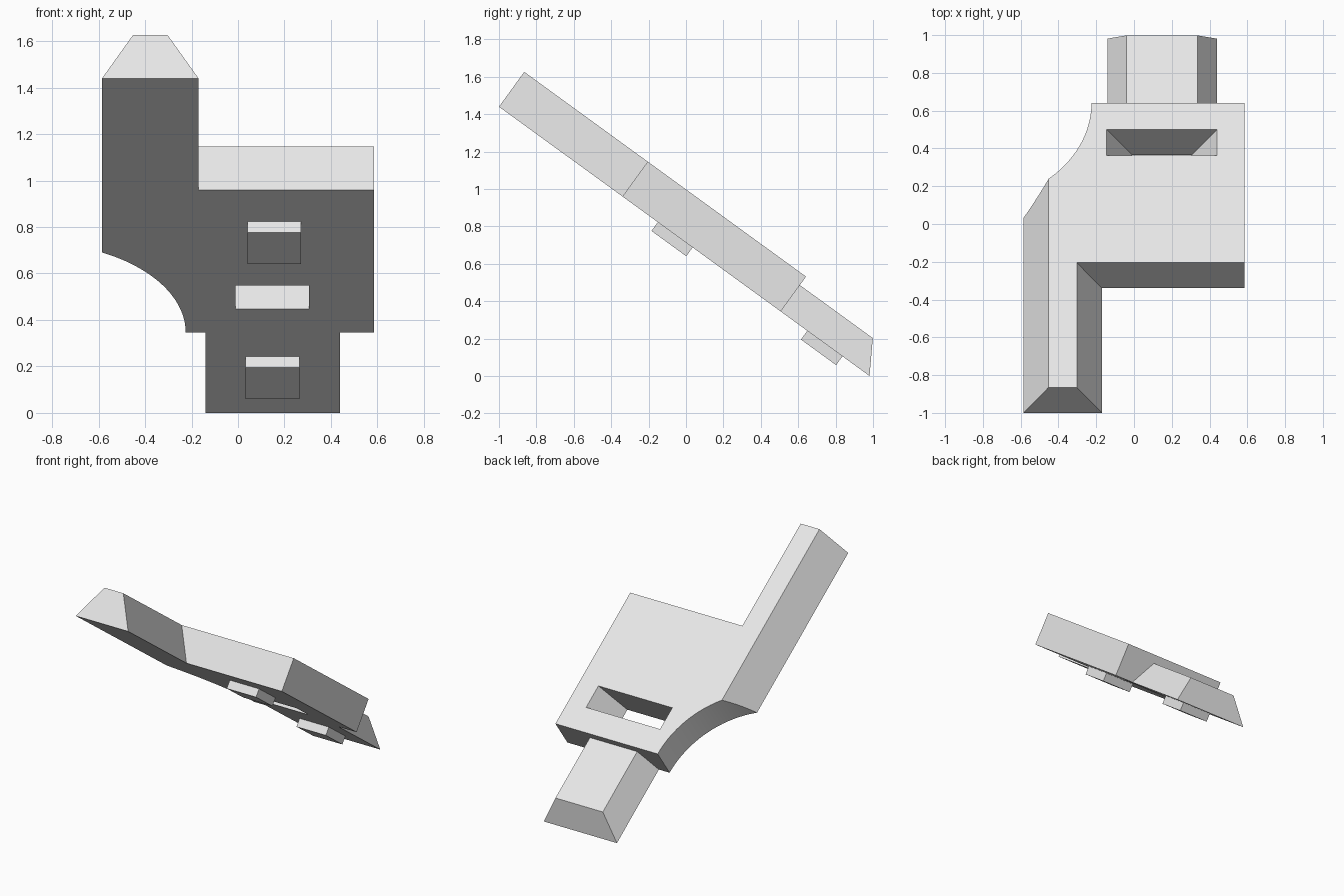
import bpy, bmesh, math
from mathutils import Matrix

cube = bpy.data.objects.get("Cube")
if cube:
    bpy.data.objects.remove(cube, do_unlink=True)

grey = bpy.data.materials.new("light_grey")
grey.use_nodes = True
grey.diffuse_color = (0.8, 0.8, 0.8, 1)
grey.node_tree.nodes["Principled BSDF"].inputs["Base Color"].default_value = (0.8, 0.8, 0.8, 1)

# Every part is modelled flat (y along the slope, z through the thickness), then tilted
TILT = Matrix.Translation((0, -1, 1.44)) @ Matrix.Rotation(math.radians(-36), 4, 'X')
THICK = 0.23
LEFT, INNER, RIGHT = -0.585, -0.17, 0.585
STEP, END = 0.816, 1.862
BEVEL = 0.133


def add_object(name, bm):
    bmesh.ops.recalc_face_normals(bm, faces=bm.faces)
    mesh = bpy.data.meshes.new(name)
    bm.to_mesh(mesh)
    bm.free()
    mesh.materials.append(grey)
    obj = bpy.data.objects.new(name, mesh)
    bpy.context.collection.objects.link(obj)
    obj.matrix_world = TILT
    return obj


def prism(bottom, top, z0, z1):
    """Join two matching outlines with side walls and caps."""
    bm = bmesh.new()
    a = [bm.verts.new((x, y, z0)) for x, y in bottom]
    b = [bm.verts.new((x, y, z1)) for x, y in top]
    bm.faces.new(a)
    bm.faces.new(b)
    for i in range(len(a)):
        j = (i + 1) % len(a)
        bm.faces.new((a[i], a[j], b[j], b[i]))
    return bm


def rect(x0, x1, y0, y1):
    return [(x0, y0), (x1, y0), (x1, y1), (x0, y1)]


# Main plate: arm, wide body and a concave arc on one side
radius = 0.658
centre_x = -0.225 - radius
sweep = math.acos((LEFT - centre_x) / radius)
arc = [(centre_x + radius * math.cos(sweep * i / 24),
        END - radius * math.sin(sweep * i / 24)) for i in range(25)]
rest = [(RIGHT, STEP), (RIGHT, END)] + arc + [(LEFT, 0)]
bm = prism([(INNER, 0), (INNER, STEP)] + rest,
           [(INNER - BEVEL, 0), (INNER - BEVEL, STEP)] + rest, 0, THICK)
# Slanted outer side of the arm
bmesh.ops.bisect_plane(bm, geom=bm.verts[:] + bm.edges[:] + bm.faces[:], dist=1e-5,
                       plane_co=(LEFT, 0, 0), plane_no=(-THICK, 0, BEVEL), clear_outer=True)
bmesh.ops.holes_fill(bm, edges=[e for e in bm.edges if e.is_boundary], sides=0)
plate = add_object("main_plate", bm)

# Flared slot through the body
low, high = -0.1, THICK + 0.1
flare = 0.587
cutter = add_object("slot_cutter", prism(
    rect(-0.01 - flare * low, 0.305 + flare * low, 1.517, 1.688),
    rect(-0.01 - flare * high, 0.305 + flare * high, 1.517, 1.688), low, high))
cutter.hide_render = True
cut = plate.modifiers.new("slot", 'BOOLEAN')
cut.operation = 'DIFFERENCE'
cut.solver = 'EXACT'
cut.object = cutter
bpy.context.view_layer.update()
evaluated = plate.evaluated_get(bpy.context.evaluated_depsgraph_get())
cut_mesh = bpy.data.meshes.new_from_object(evaluated)
plate.modifiers.clear()
plate.data = cut_mesh
bpy.data.objects.remove(cutter, do_unlink=True)

# Lower tab with slanted sides and end
add_object("lower_tab", prism(rect(-0.14, 0.44, END, 2.449),
                              rect(-0.04, 0.335, END, 2.344), 0, 0.174))

# Small pads on the underside
add_object("upper_pad", prism(rect(0.04, 0.272, 1.05, 1.28),
                              rect(0.04, 0.272, 1.05, 1.28), -0.058, 0))
add_object("lower_pad", prism(rect(0.033, 0.265, 2.038, 2.27),
                              rect(0.033, 0.265, 2.038, 2.27), -0.058, 0))

# Smooth the arc and keep the other edges sharp
bpy.ops.object.select_all(action='DESELECT')
plate.select_set(True)
bpy.context.view_layer.objects.active = plate
bpy.ops.object.shade_smooth_by_angle(angle=math.radians(20))
